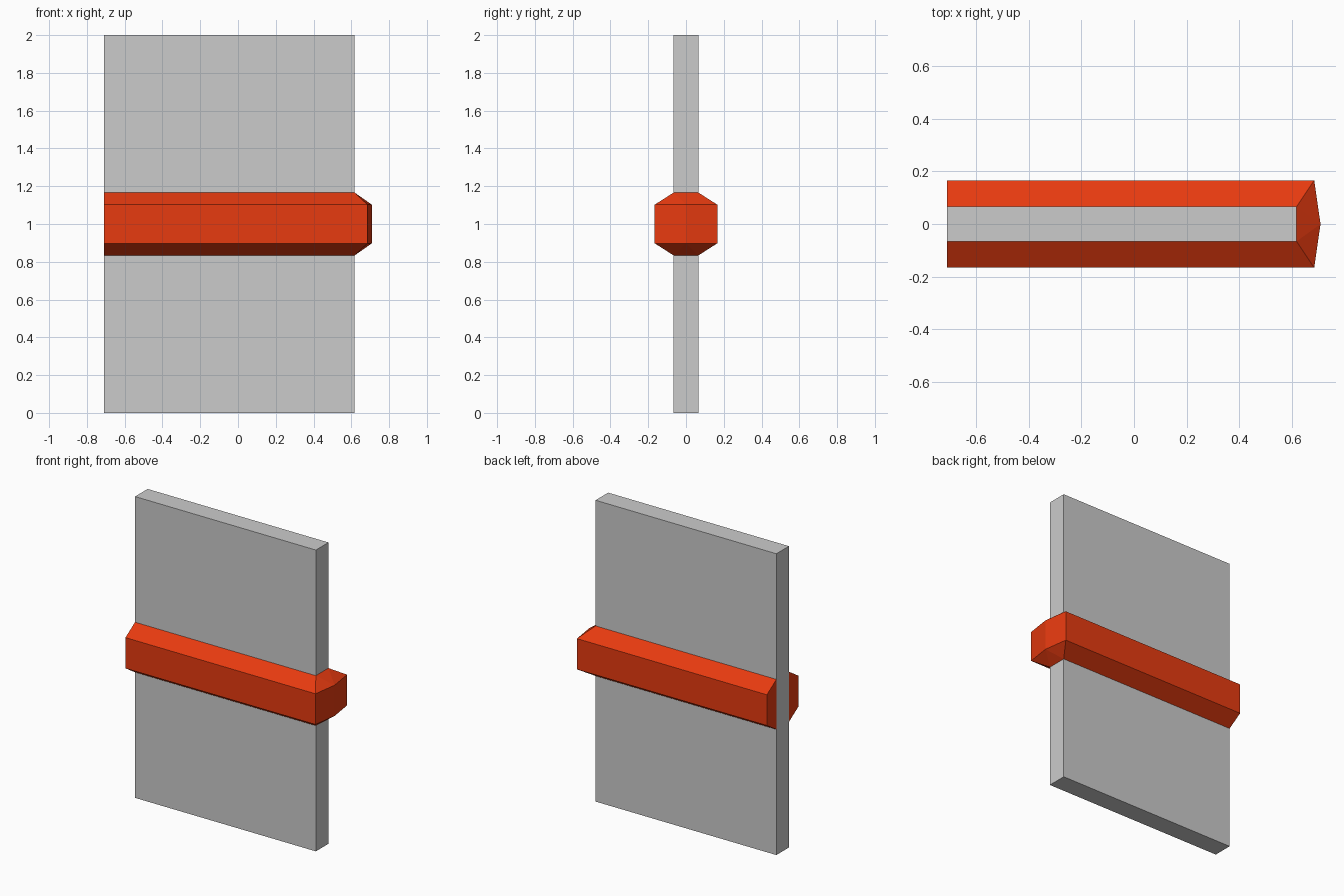
import bpy, bmesh

if "Cube" in bpy.data.objects:
    bpy.data.objects.remove(bpy.data.objects["Cube"])

LEFT, END = -0.71, 0.618      # panel ends in x
IN, OUT = 0.066, 0.166        # half depth of panel and of band
ZI, ZO = 0.166, 0.102         # half height of band at the panel and outside


def make_object(name, bm):
    bmesh.ops.recalc_face_normals(bm, faces=bm.faces)
    mesh = bpy.data.meshes.new(name)
    bm.to_mesh(mesh)
    bm.free()
    obj = bpy.data.objects.new(name, mesh)
    bpy.context.collection.objects.link(obj)
    return obj


# Upright panel
bm = bmesh.new()
bmesh.ops.create_cube(bm, size=1)
bmesh.ops.scale(bm, vec=(END - LEFT, 2 * IN, 2), verts=bm.verts)
bmesh.ops.translate(bm, vec=((LEFT + END) / 2, 0, 1), verts=bm.verts)
make_object("panel", bm)

# Band wrapping front, right end and back: (inner xy, outer xy) stations
half = [((LEFT, -IN), (LEFT, -OUT)),
        ((END, -IN), (END, -OUT)),
        ((END, -IN), (0.685, -OUT)),
        ((END, -IN), (0.709, 0))]
back = [((i[0], -i[1]), (o[0], -o[1])) for i, o in reversed(half)]

bm = bmesh.new()
rings = [[bm.verts.new((*p, 1 + dz))
          for p, dz in ((i, -ZI), (o, -ZO), (o, ZO), (i, ZI))]
         for i, o in half + back]
for a, b in zip(rings, rings[1:]):
    for k in range(3):
        bm.faces.new((a[k], a[k + 1], b[k + 1], b[k]))
# End caps on the left
bm.faces.new(rings[0])
bm.faces.new(rings[-1])
bmesh.ops.remove_doubles(bm, verts=bm.verts, dist=1e-4)
band = make_object("band", bm)

red = bpy.data.materials.new("band_red")
red.diffuse_color = (0.8, 0.043, 0.005, 1)
red.use_nodes = True
red.node_tree.nodes["Principled BSDF"].inputs["Base Color"].default_value = red.diffuse_color
band.data.materials.append(red)
